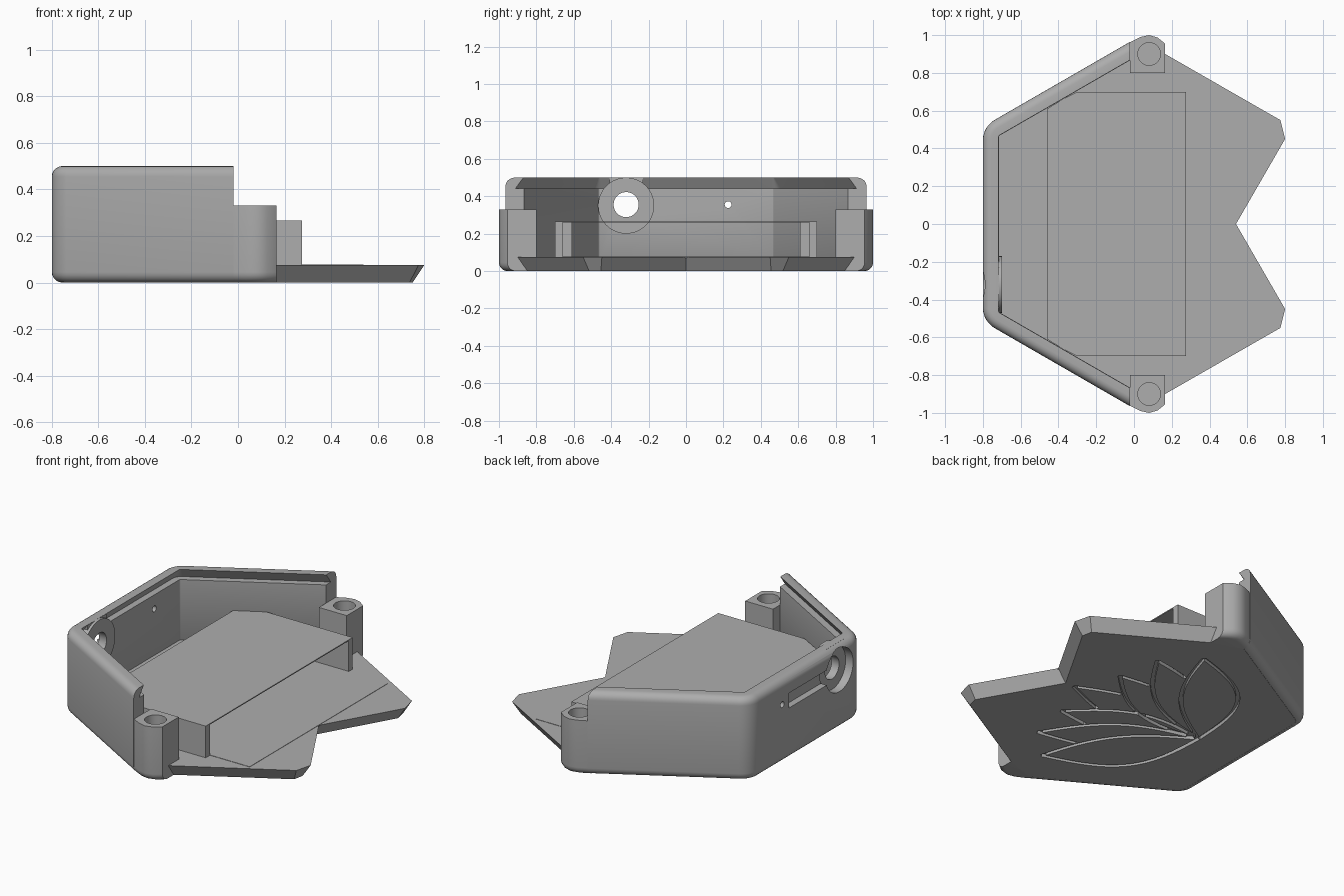
import bpy, bmesh, math
from mathutils import Vector, Matrix

if "Cube" in bpy.data.objects:
    bpy.data.objects.remove(bpy.data.objects["Cube"], do_unlink=True)

grey = bpy.data.materials.new("plain grey")
grey.use_nodes = True
colour = (0.42, 0.42, 0.42, 1)
grey.diffuse_color = colour
grey.node_tree.nodes["Principled BSDF"].inputs["Base Color"].default_value = colour


def finish(name, bm):
    bmesh.ops.recalc_face_normals(bm, faces=bm.faces)
    mesh = bpy.data.meshes.new(name)
    bm.to_mesh(mesh)
    bm.free()
    mesh.materials.append(grey)
    ob = bpy.data.objects.new(name, mesh)
    bpy.context.collection.objects.link(ob)
    return ob


def add_loft(bm, rings):
    """Skin closed rings of equal length and cap both ends."""
    loops = [[bm.verts.new(p) for p in ring] for ring in rings]
    for a, b in zip(loops, loops[1:]):
        for i in range(len(a)):
            j = (i + 1) % len(a)
            bm.faces.new((a[i], a[j], b[j], b[i]))
    bm.faces.new(loops[0])
    bm.faces.new(loops[-1])


def loft(name, rings):
    bm = bmesh.new()
    add_loft(bm, rings)
    return finish(name, bm)


def prism(name, outline_pts, z0, z1):
    return loft(name, [[(x, y, z) for x, y in outline_pts] for z in (z0, z1)])


def box(name, x0, x1, y0, y1, z0, z1):
    return prism(name, [(x0, y0), (x1, y0), (x1, y1), (x0, y1)], z0, z1)


def cylinder(name, centre, radius, depth, axis):
    bm = bmesh.new()
    m = Matrix.Translation(centre)
    if axis == "X":
        m = m @ Matrix.Rotation(math.pi / 2, 4, "Y")
    bmesh.ops.create_cone(bm, cap_ends=True, segments=40, radius1=radius,
                          radius2=radius, depth=depth, matrix=m)
    return finish(name, bm)


def cut(targets, cutter, self_overlap=False):
    """Subtract the cutter from each target, then discard it."""
    cutter.hide_render = True
    for ob in targets:
        mod = ob.modifiers.new("cut", "BOOLEAN")
        mod.operation = "DIFFERENCE"
        mod.solver = "EXACT"
        mod.use_self = self_overlap
        mod.object = cutter
        bpy.context.view_layer.update()
        mesh = bpy.data.meshes.new_from_object(
            ob.evaluated_get(bpy.context.evaluated_depsgraph_get()))
        ob.modifiers.clear()
        ob.data = mesh
    bpy.data.objects.remove(cutter, do_unlink=True)


def outline(d):
    """Half-hexagon path with rounded corners, inset by d."""
    t = math.tan(math.radians(30))
    r = 0.12 * (1 - d / 0.09) + 0.004
    x = -0.8 + d
    y = 0.977 + t * x - d * 1.1547
    cx, cy = x + r, y - r * t
    half = [(cx + r * math.cos(a), cy + r * math.sin(a))
            for a in (math.radians(180 - 10 * i) for i in range(7))]
    half.append((-0.02, 0.965 - 1.1547 * d))
    return [(px, -py) for px, py in reversed(half)] + half


# Wall: section with rounded edges and a dovetail groove, swept round the path
fillet = [(0.045 * (1 - math.sin(a)), 0.045 * (1 - math.cos(a)))
          for a in (math.radians(18 * i) for i in range(6))]
section = fillet + [(d, 0.5 - z) for d, z in reversed(fillet)]
section += [(0.083, 0.5), (0.045, 0.44), (0.085, 0.44), (0.085, 0.07)]
paths = [outline(d) for d, z in section]
wall = loft("case_wall", [[(*p[i], z) for p, (d, z) in zip(paths, section)]
                          for i in range(len(paths[0]))])

# Boss for the round port, clipped into the lid groove
boss = cylinder("port_boss", (-0.73, -0.32, 0.35), 0.15, 0.06, "X")
filler = box("groove_filler", -0.765, -0.716, -0.41, -0.23, 0.43, 0.499)
cut([wall, boss, filler], cylinder("cutter", (-0.8, -0.32, 0.355), 0.13, 0.1, "X"))
cut([wall, boss, filler], cylinder("cutter", (-0.8, -0.32, 0.355), 0.067, 0.5, "X"))
cut([wall], cylinder("cutter", (-0.8, 0.225, 0.355), 0.018, 0.4, "X"))
cut([wall], box("cutter", -0.9, -0.76, -0.2, 0.16, 0.31, 0.4))

# Floor with undercut edges and a V notch
def mirrored(half, tip):
    return half + [tip] + [(x, -y) for x, y in reversed(half)]

left = list(outline(0.046))
top_edge = mirrored([(0.165, 0.9), (0.775, 0.55), (0.8, 0.45)], (0.54, 0))
low_edge = mirrored([(0.165, 0.848), (0.737, 0.518), (0.75, 0.455)], (0.488, 0))
floor = loft("floor", [[(x, y, 0) for x, y in left + low_edge],
                       [(x, y, 0.075) for x, y in left + top_edge]])

# Flower grooves under the floor: outer petals hide the ones behind
base = Vector((-0.46, 0))
petals = []
for tx, ty, outer, inner in ((0.08, 0.69, 0.2, 0.11), (0.26, 0.51, 0.14, 0.12),
                             (0.31, 0.25, 0.13, 0.13), (0.43, 0, 0.13, 0.13)):
    for side in (1, -1) if ty else (1,):
        axis = Vector((tx, ty * side)) - base
        normal = Vector((-axis.y, axis.x)).normalized() * side
        petals.append((axis, normal, outer, inner))


def inside(p, petal):
    axis, normal, outer, inner = petal
    t = (p - base).dot(axis) / axis.length_squared
    if not 0 < t < 1:
        return False
    s = (p - base).dot(normal)
    bulge = math.sin(math.pi * t)
    return -inner * bulge < s < outer * bulge


bm = bmesh.new()
for k, (axis, normal, outer, inner) in enumerate(petals):
    for width in (outer, -inner):
        pts = [base + axis * t + normal * width * math.sin(math.pi * t)
               for t in (i / 28 for i in range(29))]
        front = petals[:k - k % 2]
        run = [p for p in pts[1 if k > 1 else 0:]
               if not any(inside(p, f) for f in front)]
        if len(run) < 2:
            continue
        rings = []
        for i, p in enumerate(run):
            d = run[min(i + 1, len(run) - 1)] - run[max(i - 1, 0)]
            n = Vector((-d.y, d.x)).normalized() * 0.011
            a, b = p + n, p - n
            rings.append([(a.x, a.y, -0.02), (b.x, b.y, -0.02),
                          (b.x, b.y, 0.02), (a.x, a.y, 0.02)])
        add_loft(bm, rings)
cut([floor], finish("cutter", bm), True)

# Screw posts and tray side walls, one of each per side
post_outline = [(-0.02, 0.8), (0.165, 0.8), (0.165, 0.955), (0.125, 0.987),
                (0.08, 1.0), (0.035, 0.99), (-0.02, 0.963)]
for s, side in ((1, "left"), (-1, "right")):
    rings = []
    for d, z in fillet + [(0, 0.33)]:
        rings.append([(x, s * (y - (d if y > 0.9 else 0)), z) for x, y in post_outline])
    post = loft("screw_post_" + side, rings)
    cut([post], cylinder("cutter", (0.08, s * 0.9, 0.25), 0.06, 0.3, "Z"))
    prism("tray_wall_" + side, [(-0.38, s * 0.66), (0.275, s * 0.66),
                                (0.275, s * 0.7), (-0.3, s * 0.7)], 0.07, 0.262)
    prism("tray_corner_" + side, [(-0.46, s * 0.61), (-0.37, s * 0.61),
                                  (-0.37, s * 0.665)], 0.07, 0.262)

# Raised tray top and the thin sheet on the floor
prism("tray_top", [(0.275, -0.7), (0.275, 0.7), (-0.3, 0.7), (-0.46, 0.61),
                   (-0.46, -0.61), (-0.3, -0.7)], 0.26, 0.266)
box("floor_sheet", -0.3, 0.54, -0.66, 0.66, 0.07, 0.077)

# Smooth the rounded parts, keep edges sharp
for ob in bpy.context.collection.objects:
    if ob.type == "MESH" and ob.name.startswith(("case", "port", "screw")):
        bpy.ops.object.select_all(action="DESELECT")
        ob.select_set(True)
        bpy.context.view_layer.objects.active = ob
        bpy.ops.object.shade_smooth_by_angle(angle=math.radians(30))
